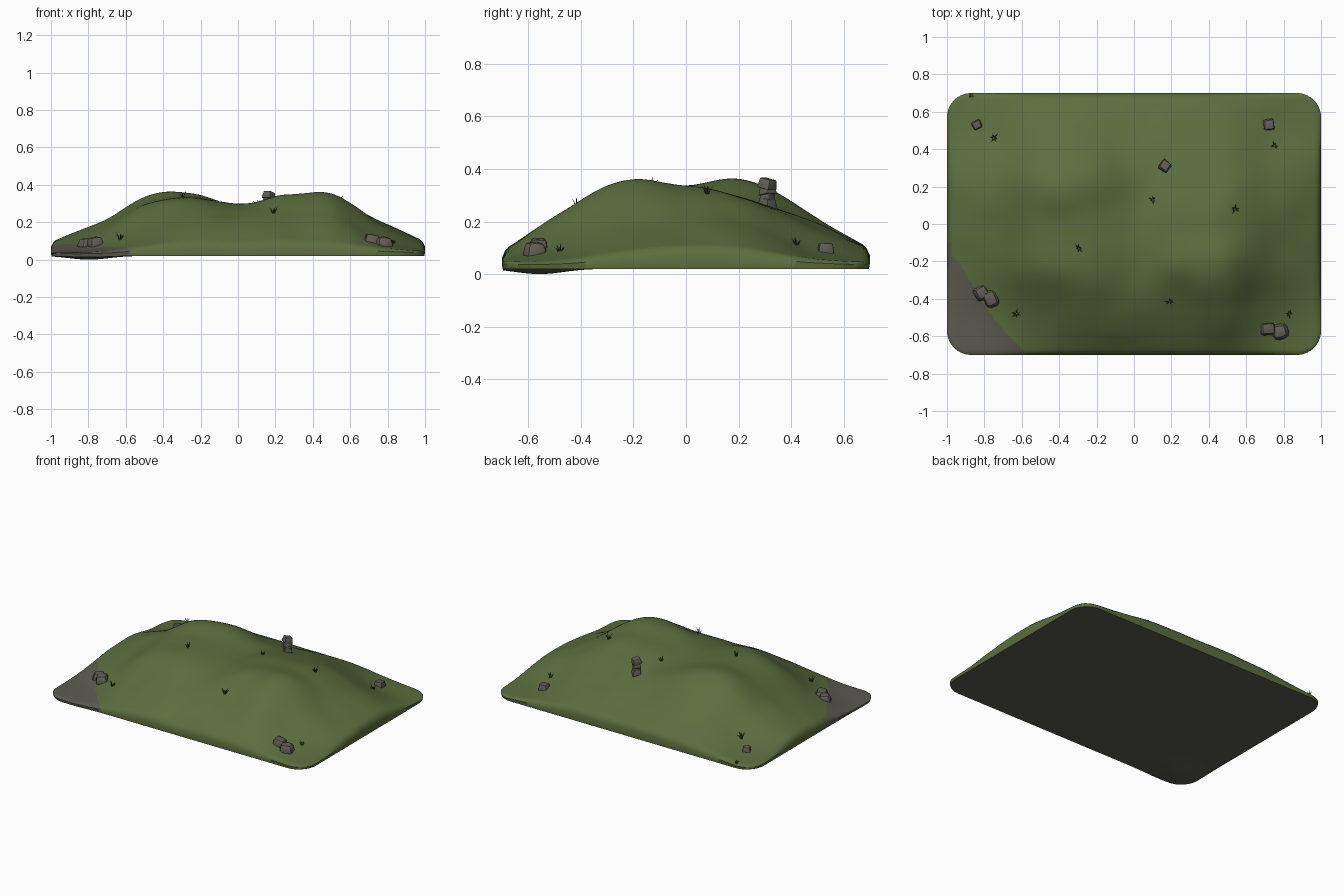
import bpy, bmesh, math, random
from mathutils import Vector, Matrix, noise

if "Cube" in bpy.data.objects:
    bpy.data.objects.remove(bpy.data.objects["Cube"])

random.seed(4)

def material(name, rgb):
    m = bpy.data.materials.new(name)
    m.diffuse_color = (*rgb, 1)
    m.use_nodes = True
    m.node_tree.nodes["Principled BSDF"].inputs["Base Color"].default_value = m.diffuse_color
    return m

GRASS = material("hill green", (0.107, 0.156, 0.049))
PATH = material("earth grey", (0.106, 0.104, 0.079))
STONE = material("stone grey", (0.120, 0.112, 0.090))
BLADE = material("dark blade green", (0.045, 0.075, 0.018))

# Coarse height grid: rows run front to back, columns left to right
ROWS = [
    [.038, .040, .065, .085, .080, .088, .078, .060, .042],
    [.040, .070, .165, .235, .220, .228, .230, .115, .050],
    [.060, .140, .278, .328, .288, .338, .343, .190, .078],
    [.090, .180, .308, .338, .293, .328, .330, .205, .098],
    [.090, .188, .328, .350, .280, .285, .282, .190, .088],
    [.055, .105, .200, .232, .205, .203, .180, .095, .058],
    [.040, .060, .085, .095, .097, .097, .085, .060, .040]]
BASE = 0.02

def spline(vals, t):
    """Smooth curve through evenly spaced values, t in 0..1."""
    n = len(vals) - 1
    s = min(max(t, 0), 1) * n
    i = min(int(s), n - 1)
    f = s - i
    p1, p2 = vals[i], vals[i + 1]
    p0 = vals[i - 1] if i > 0 else 2 * p1 - p2
    p3 = vals[i + 2] if i + 2 <= n else 2 * p2 - p1
    return p1 + .5 * f * (p2 - p0 + f * (2*p0 - 5*p1 + 4*p2 - p3 + f * (3*(p1 - p2) + p3 - p0)))

def height(x, y):
    h = spline([spline(r, (x + 1) / 2) for r in ROWS], (y + .7) / 1.4)
    bump = noise.noise(Vector((x * 5, y * 5, 1.7)))
    return h + .011 * bump * min(1, max(0, (h - .04) / .15))

def on_path(x, y):
    return 1.25 * x + y + .03 * math.sin(9 * y) < -1.41 or (x < -.975 and y < -.1)

def round_corner(x, y, r=.13):
    """Pull the corners of the rectangle into quarter circles."""
    a, b = (abs(x) - 1 + r) / r, (abs(y) - .7 + r) / r
    if a > 0 and b > 0:
        a, b = a * math.sqrt(1 - b * b / 2), b * math.sqrt(1 - a * a / 2)
        x = math.copysign(1 - r + a * r, x)
        y = math.copysign(.7 - r + b * r, y)
    return x, y

def finish(bm, name, mats, smooth=None):
    me = bpy.data.meshes.new(name)
    bmesh.ops.recalc_face_normals(bm, faces=bm.faces)
    bm.to_mesh(me)
    bm.free()
    ob = bpy.data.objects.new(name, me)
    bpy.context.collection.objects.link(ob)
    for m in mats:
        me.materials.append(m)
    if smooth:
        bpy.ops.object.select_all(action='DESELECT')
        ob.select_set(True)
        bpy.context.view_layer.objects.active = ob
        bpy.ops.object.shade_smooth_by_angle(angle=math.radians(smooth))
    return ob

# Hill slab: rolling top, rounded rim, nearly flat underside
NX, NY = 160, 112
bm = bmesh.new()
top, low = {}, {}
for i in range(NX + 1):
    for j in range(NY + 1):
        u, v = 2 * i / NX - 1, 1.4 * j / NY - .7
        x, y = round_corner(u, v)
        ring = min(i, j, NX - i, NY - j)
        f = (.65, .92)[ring] if ring < 2 else 1
        top[i, j] = bm.verts.new((x, y, BASE + (height(x, y) - BASE) * f))
        dip = math.exp(-((x + .8) / .15) ** 2 - ((y + .56) / .13) ** 2)
        low[i, j] = bm.verts.new((x * .996, y * .995, BASE * (1 - dip)))
for i in range(NX):
    for j in range(NY):
        loop = [(i, j), (i + 1, j), (i + 1, j + 1), (i, j + 1)]
        f = bm.faces.new([top[k] for k in loop])
        c = f.calc_center_median()
        f.material_index = int(on_path(c.x, c.y))
        bm.faces.new([low[k] for k in reversed(loop)]).material_index = 1
edge = ([(i, 0) for i in range(NX)] + [(NX, j) for j in range(NY)] +
        [(i, NY) for i in range(NX, 0, -1)] + [(0, j) for j in range(NY, 0, -1)])
for a, b in zip(edge, edge[1:] + edge[:1]):
    f = bm.faces.new([low[a], low[b], top[b], top[a]])
    c = f.calc_center_median()
    f.material_index = int(on_path(c.x, c.y))
finish(bm, "hill", [GRASS, PATH], 50)

def rock(name, x, y, z, size, turn, tilt=0, bevel=.25):
    """Chipped block, wider at the bottom."""
    bm = bmesh.new()
    bmesh.ops.create_cube(bm, size=1)
    for v in bm.verts:
        k = .78 if v.co.z > 0 else 1
        v.co.x *= k + random.uniform(-.08, .08)
        v.co.y *= k + random.uniform(-.08, .08)
        v.co.z += random.uniform(-.08, .08)
    bmesh.ops.bevel(bm, geom=bm.edges[:], offset=bevel * .5, segments=2, affect='EDGES', profile=.5)
    mat = (Matrix.Translation((x, y, z)) @ Matrix.Rotation(turn, 4, 'Z') @
           Matrix.Rotation(tilt, 4, 'Y') @ Matrix.Diagonal((*size, 1)))
    bmesh.ops.transform(bm, matrix=mat, verts=bm.verts)
    finish(bm, name, [STONE], 30)

# Scattered rocks, sunk into the ground
for name, x, y, size, turn, tilt, bevel in [
        ("front_left_rock_a", -.815, -.37, (.075, .08, .055), .5, .1, .4),
        ("front_left_rock_b", -.765, -.40, (.08, .10, .07), .4, -.1, .5),
        ("front_right_rock_a", .715, -.56, (.085, .07, .06), .1, .15, .3),
        ("front_right_rock_b", .78, -.575, (.095, .09, .07), .3, -.1, .6),
        ("back_right_rock", .72, .53, (.065, .065, .05), .1, .1, .2),
        ("back_left_rock", -.84, .53, (.055, .05, .045), .5, 0, .3)]:
    rock(name, x, y, height(x, y) + size[2] * .1, size, turn, tilt, bevel)

# Stacked cairn on the saddle
for n, (z, w, h, turn, tilt) in enumerate([(.264, .056, .048, .8, 0), (.295, .045, .035, 1.0, .1),
                                            (.318, .053, .03, .8, -.1), (.344, .058, .038, .95, .15)]):
    rock(f"cairn_stone_{n + 1}", .165, .31, z, (w, w, h), turn, tilt, .15)

# Grass tufts: thin leaning blades
def tuft(name, x, y, s=1):
    bm = bmesh.new()
    z = height(x, y) - .004
    start = random.uniform(0, 6)
    for k in range(6):
        a = start + k * math.tau / 6 + random.uniform(-.3, .3)
        out = Vector((math.cos(a), math.sin(a), 0))
        side = Vector((-out.y, out.x, 0)) * .0035 * s
        reach, tall = random.uniform(.014, .026) * s, random.uniform(.022, .042) * s
        root = Vector((x, y, z)) + out * .003
        mid = root + out * reach * .4 + Vector((0, 0, tall * .6))
        tip = root + out * reach + Vector((0, 0, tall))
        p = [bm.verts.new(q) for q in (root - side, root + side, mid + side * .8, mid - side * .8,
                                       tip, root + out * .004, mid + out * .003)]
        for ids in [(0, 1, 2, 3), (3, 2, 4), (0, 3, 6, 5), (1, 5, 6, 2), (3, 4, 6), (2, 6, 4)]:
            bm.faces.new([p[q] for q in ids])
    finish(bm, name, [BLADE])

for n, (x, y, s) in enumerate([(-.75, .46, 1.1), (.75, .42, 1), (.54, .08, 1), (.10, .13, .8),
                               (-.295, -.13, 1), (.19, -.415, 1.1), (-.63, -.48, 1.1),
                               (.83, -.48, .9), (-.87, .685, .6)]):
    tuft(f"grass_tuft_{n + 1}", x, y, s)
